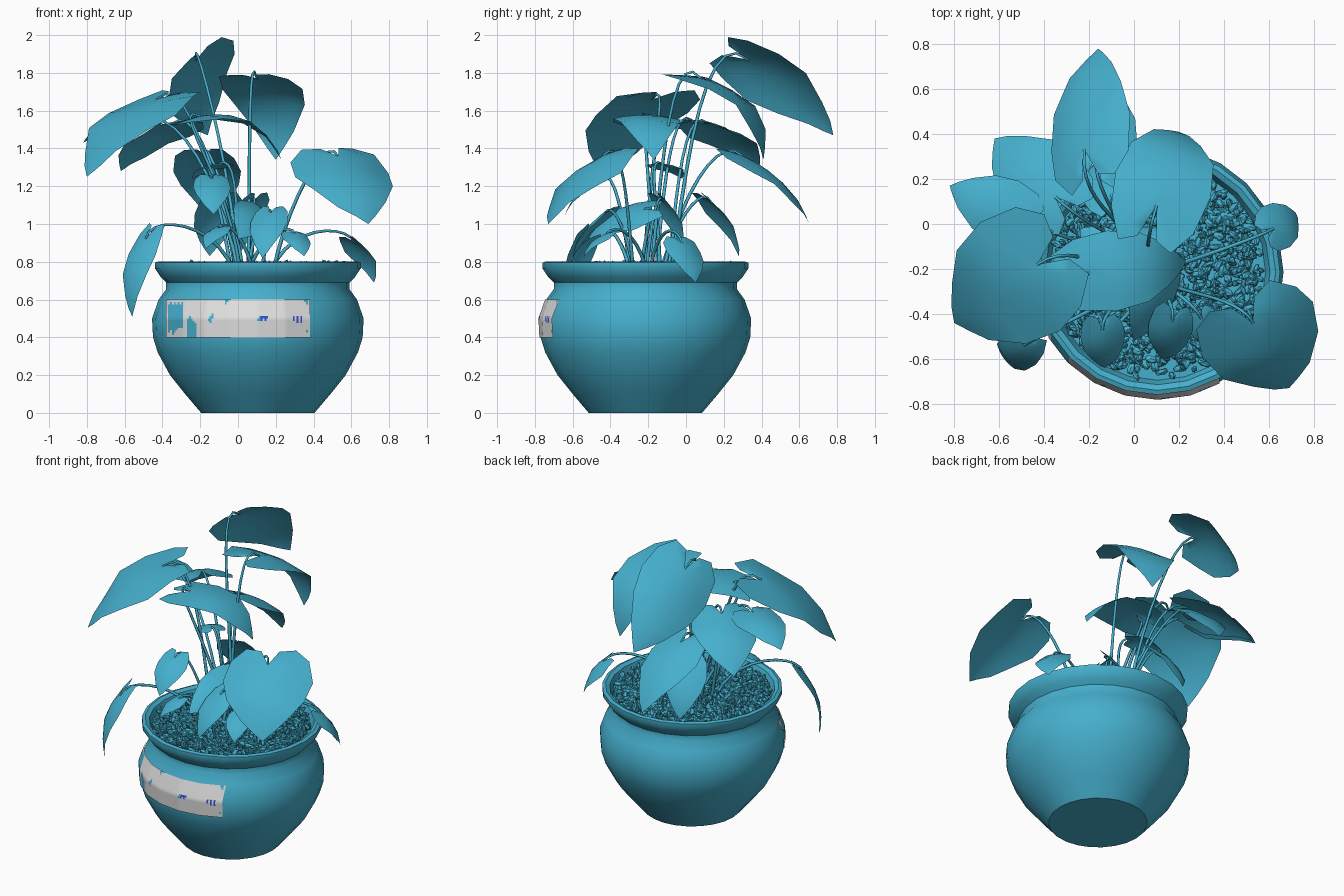
import bpy, bmesh, math, random
from mathutils import Vector, Matrix

random.seed(4)
if "Cube" in bpy.data.objects:
    bpy.data.objects.remove(bpy.data.objects["Cube"])


def material(name, rgb):
    m = bpy.data.materials.new(name)
    m.use_nodes = True
    m.diffuse_color = (*rgb, 1)
    bsdf = next(n for n in m.node_tree.nodes if n.type == "BSDF_PRINCIPLED")
    bsdf.inputs["Base Color"].default_value = (*rgb, 1)
    return m


TEAL = material("teal", (0.06, 0.43, 0.61))
GREY = material("pale grey", (0.74, 0.74, 0.74))
BLUE = material("ink blue", (0.03, 0.08, 0.65))
POT = Vector((0.105, -0.215, 0))
SIDES = 24


def finish(name, bm, mats=(TEAL,), smooth=40):
    mesh = bpy.data.meshes.new(name)
    bm.to_mesh(mesh)
    bm.free()
    ob = bpy.data.objects.new(name, mesh)
    bpy.context.collection.objects.link(ob)
    for m in mats:
        mesh.materials.append(m)
    if smooth:
        bpy.ops.object.select_all(action="DESELECT")
        ob.select_set(True)
        bpy.context.view_layer.objects.active = ob
        bpy.ops.object.shade_smooth_by_angle(angle=math.radians(smooth))
    return ob


# Pot: lathed profile with a rolled rim, closed underneath
PROFILE = [(0.30, 0), (0.385, 0.1), (0.465, 0.2), (0.53, 0.32), (0.555, 0.4),
           (0.56, 0.5), (0.525, 0.6), (0.485, 0.655), (0.485, 0.69), (0.515, 0.72),
           (0.545, 0.765), (0.545, 0.795), (0.525, 0.802), (0.5, 0.79), (0.475, 0.72)]


def on_pot(radius, angle, z):
    # Angle is measured from the front, positive towards +x
    return POT + Vector((radius * math.sin(angle), -radius * math.cos(angle), z))


bm = bmesh.new()
rings = [[bm.verts.new(on_pot(r, math.tau * i / SIDES, z)) for i in range(SIDES)]
         for r, z in PROFILE]
for low, high in zip(rings, rings[1:]):
    for i in range(SIDES):
        j = (i + 1) % SIDES
        bm.faces.new((low[i], low[j], high[j], high[i]))
bm.faces.new(rings[0][::-1])
finish("pot", bm)

# Soil disc under the gravel
bm = bmesh.new()
bmesh.ops.create_circle(bm, cap_ends=True, radius=0.48, segments=SIDES,
                        matrix=Matrix.Translation(POT + Vector((0, 0, 0.74))))
finish("soil", bm, smooth=0)

# Gravel: scattered, closely packed stones
bm = bmesh.new()
for k in range(1300):
    d, a = 0.465 * math.sqrt(random.random()), random.uniform(0, math.tau)
    place = Matrix.Translation(on_pot(d, a, random.uniform(0.75, 0.78)))
    turn = Matrix.Rotation(random.uniform(0, 6), 4, (random.random(), random.random(), 1))
    size = Matrix.Diagonal((random.uniform(0.024, 0.038), random.uniform(0.012, 0.02), 0.015, 1))
    bmesh.ops.create_icosphere(bm, subdivisions=1, radius=1, matrix=place @ turn @ size)
finish("gravel", bm, smooth=0)


# Label: thin straight-edged plate following the pot, with worn gaps and ink flecks
def facet_radius(angle, z):
    for (r0, z0), (r1, z1) in zip(PROFILE, PROFILE[1:]):
        if z0 <= z <= z1:
            r = r0 + (r1 - r0) * (z - z0) / (z1 - z0)
            break
    step = math.tau / SIDES
    off = angle % step - step / 2
    return r * math.cos(step / 2) / math.cos(off)


def label_point(x, z):
    angle = 0
    for k in range(8):
        radius = facet_radius(angle, z) + 0.007
        angle = math.asin((x - POT.x) / radius)
    return on_pot(radius, angle, z)


COLS, ROWS = 76, 16
WORN_SPOTS = [(22, 7), (23, 6), (23, 7), (23, 8), (24, 8), (24, 9), (31, 15), (32, 15),
              (31, 14), (48, 7), (49, 7), (49, 8), (73, 15), (74, 15), (74, 14), (74, 2)]
INK_SPOTS = [(50, 7), (50, 8), (51, 8), (52, 7), (52, 8), (53, 8),
             (67, 7), (67, 8), (69, 6), (69, 7), (69, 8), (71, 6), (71, 7), (71, 8)]
bm = bmesh.new()
grid = [[bm.verts.new(label_point(-0.38 + i * 0.01, 0.4 + 0.2 * j / ROWS))
         for i in range(COLS + 1)] for j in range(ROWS + 1)]
for j in range(ROWS):
    for i in range(COLS):
        f = bm.faces.new((grid[j][i], grid[j][i + 1], grid[j + 1][i + 1], grid[j + 1][i]))
        tear = 0 < i < 9 and i % 3 < j < 15 - i % 2 and not (i > 5 and j < 4)
        strip = 11 <= i <= 15 and j < 9 - abs(i - 12)
        if tear or strip or (i, j) in WORN_SPOTS:
            f.material_index = 1
        elif (i, j) in INK_SPOTS:
            f.material_index = 2
finish("label", bm, (GREY, TEAL, BLUE))

# Heart outline: (rib position, edge position, edge half width), lengthwise from the notch
HEART = [(0, 0, 0), (0.03, -0.2, 0.2), (0.08, -0.24, 0.55), (0.16, -0.08, 0.88),
         (0.3, 0.2, 1), (0.5, 0.48, 0.86), (0.72, 0.75, 0.5), (0.88, 0.9, 0.22), (1, 1, 0)]


def leaf(name, base, tip, width, up=(0, 0, 1), arch=0.1, fold=0.12):
    base, tip = Vector(base), Vector(tip)
    axis = tip - base
    length = axis.length
    side = Vector(up).cross(axis).normalized()
    normal = axis.cross(side).normalized()
    bm = bmesh.new()
    for sign in (-1, 1):
        rows = []
        for rib, edge, half in HEART:
            row = []
            for t in (0, 0.35, 0.7, 1):
                u, v = rib + (edge - rib) * t, half * t
                lift = arch * length * 4 * u * (1 - u) - fold * width * v * v
                lift += 0.04 * width * math.sin(9 * u + 2 * sign) * v
                row.append(bm.verts.new(base + axis * u + side * (sign * v * width / 2) + normal * lift))
            rows.append(row)
        for a, b in zip(rows, rows[1:]):
            for k in range(3):
                quad = (a[k], a[k + 1], b[k + 1], b[k])
                bm.faces.new(quad if sign < 0 else quad[::-1])
    bmesh.ops.remove_doubles(bm, verts=bm.verts, dist=0.0005)
    bmesh.ops.dissolve_degenerate(bm, edges=bm.edges, dist=0.0001)
    finish(name + "_leaf", bm)
    stem(name + "_stem", base, axis / length)


def stem(name, end, heading):
    curve = bpy.data.curves.new(name, "CURVE")
    curve.dimensions = "3D"
    curve.bevel_depth, curve.bevel_resolution, curve.resolution_u = 0.009, 1, 10
    start = Vector((0.05 + 0.18 * end.x + random.uniform(-0.05, 0.05),
                    -0.16 + 0.18 * end.y + random.uniform(-0.05, 0.05), 0.74))
    rise = (end - start).length
    lean = Vector((end.x - start.x, end.y - start.y, 0)) * 0.2
    spline = curve.splines.new("BEZIER")
    spline.bezier_points.add(1)
    for p, co, h in zip(spline.bezier_points, (start, end),
                        (lean + Vector((0, 0, rise * 0.5)), heading * rise * 0.25)):
        p.co, p.handle_left, p.handle_right = co, co - h, co + h
        p.radius = 1.2 if co is start else 0.7
    curve.materials.append(TEAL)
    ob = bpy.data.objects.new(name, curve)
    bpy.context.collection.objects.link(ob)
    bpy.ops.object.select_all(action="DESELECT")
    ob.select_set(True)
    bpy.context.view_layer.objects.active = ob
    bpy.ops.object.convert(target="MESH")


# Tall leaves
leaf("top_back", (-0.22, 0.33, 1.87), (-0.16, 0.78, 1.47), 0.46, (-0.62, 0.45, 0.6))
leaf("upper_back_left", (0.1, 0.08, 1.77), (0.2, 0.41, 1.34), 0.44, arch=0.2, fold=0.04)
leaf("upper_centre", (-0.2, -0.22, 1.57), (0.23, -0.17, 1.34), 0.36, arch=0.2, fold=0.06)
leaf("large_front_left", (0.53, -0.44, 1.36), (0.69, -0.73, 1.0), 0.55, (0.1, -0.3, 0.8))
leaf("large_front_right", (-0.43, -0.18, 1.66), (-0.8, -0.44, 1.25), 0.6, (-0.5, -0.36, 0.66), fold=0.04)
leaf("far_right", (-0.52, 0.03, 1.55), (-0.82, 0.17, 1.43), 0.3)
leaf("back_right", (-0.35, 0.12, 1.53), (-0.62, 0.38, 1.28), 0.4)
leaf("low_back", (-0.17, 0.3, 1.36), (-0.13, 0.65, 1.01), 0.36)
# Small and drooping leaves
leaf("hanging_right", (-0.49, -0.54, 0.92), (-0.56, -0.6, 0.51), 0.2, (-0.7, -0.7, 0.2), arch=0.12)
leaf("small_front", (-0.14, -0.47, 1.24), (-0.13, -0.64, 1.05), 0.2)
leaf("inner_front", (0.17, -0.43, 1.06), (0.13, -0.6, 0.82), 0.2)
leaf("inner_centre", (0.12, -0.22, 1.08), (0.0, -0.52, 0.92), 0.26, (0.5, -0.2, 0.8))
leaf("inner_left", (0.3, -0.42, 0.95), (0.35, -0.54, 0.83), 0.15)
leaf("inner_right", (-0.1, -0.48, 0.98), (-0.17, -0.58, 0.87), 0.14)
leaf("hanging_left", (0.62, -0.02, 0.9), (0.72, 0.05, 0.69), 0.22)
leaf("inner_back", (-0.1, 0.13, 1.12), (-0.15, 0.28, 0.83), 0.26)
leaf("inner_high", (0.08, -0.12, 1.12), (0.02, -0.02, 0.86), 0.18)
leaf("middle", (-0.1, -0.13, 1.32), (-0.24, -0.02, 1.24), 0.18)
